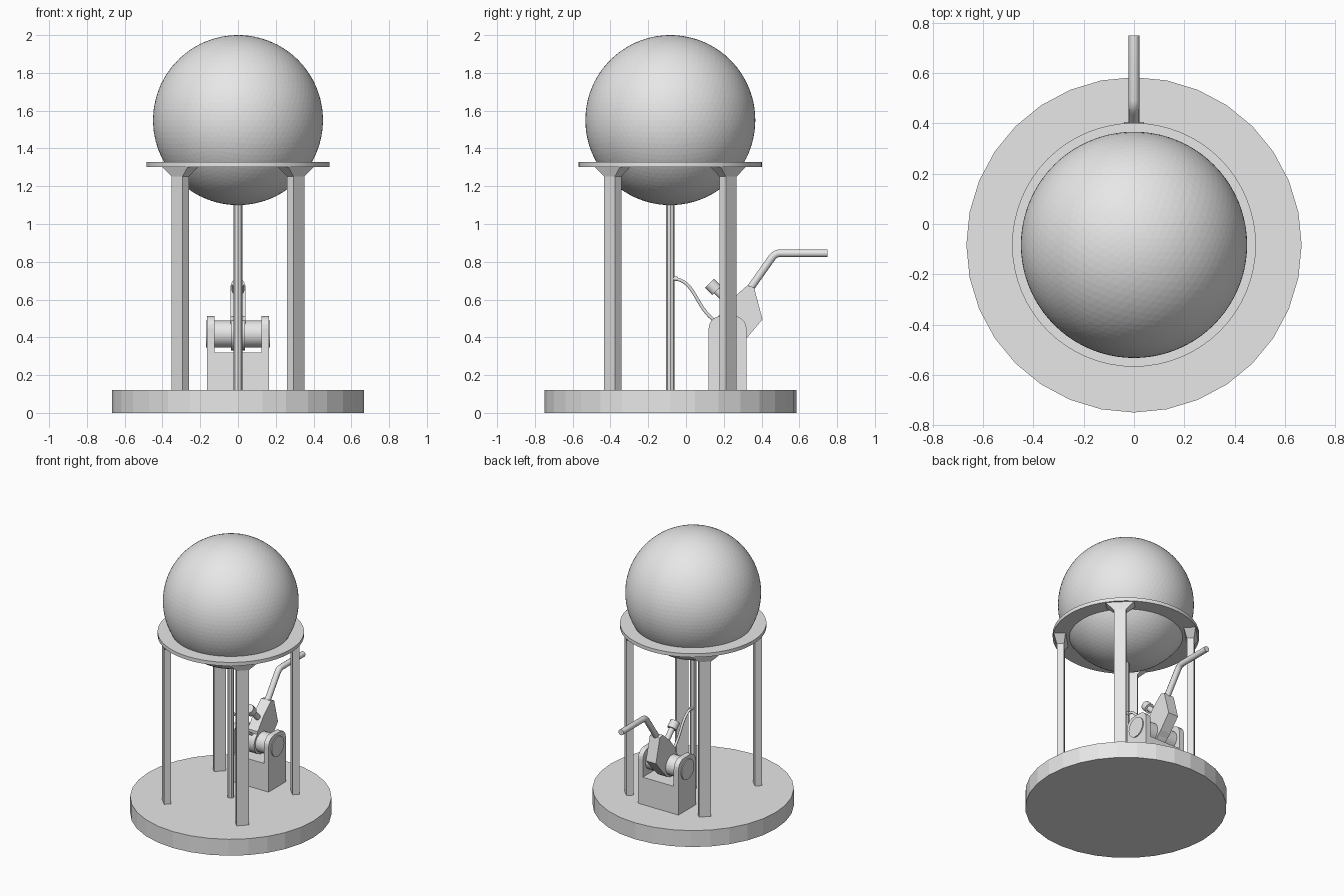
import bpy, bmesh, math
from mathutils import Vector, Matrix

if "Cube" in bpy.data.objects:
    bpy.data.objects.remove(bpy.data.objects["Cube"])

CY = -0.083                      # y of the stand's axis
grey = bpy.data.materials.new("plain_grey")
grey.diffuse_color = (0.8, 0.8, 0.8, 1)
grey.use_nodes = True
grey.node_tree.nodes["Principled BSDF"].inputs["Base Color"].default_value = grey.diffuse_color


def finish(name, bm, smooth=False):
    bmesh.ops.recalc_face_normals(bm, faces=bm.faces[:])
    me = bpy.data.meshes.new(name)
    bm.to_mesh(me)
    bm.free()
    ob = bpy.data.objects.new(name, me)
    bpy.context.collection.objects.link(ob)
    me.materials.append(grey)
    if smooth:
        bpy.ops.object.select_all(action='DESELECT')
        ob.select_set(True)
        bpy.context.view_layer.objects.active = ob
        bpy.ops.object.shade_smooth_by_angle(angle=math.radians(35))
    return ob


def rod(name, a, b, r, n=24, r2=None, smooth=True):
    """Cylinder or cone between two points."""
    a, b = Vector(a), Vector(b)
    bm = bmesh.new()
    m = Matrix.Translation((a + b) / 2) @ (b - a).to_track_quat('Z', 'Y').to_matrix().to_4x4()
    bmesh.ops.create_cone(bm, cap_ends=True, segments=n, radius1=r,
                          radius2=r if r2 is None else r2, depth=(b - a).length, matrix=m)
    return finish(name, bm, smooth)


def plate(name, pts, x0, x1):
    """Side profile (y, z) extruded along x."""
    bm = bmesh.new()
    f = bm.faces.new([bm.verts.new((x0, y, z)) for y, z in pts])
    ext = bmesh.ops.extrude_face_region(bm, geom=[f])
    bmesh.ops.translate(bm, vec=(x1 - x0, 0, 0),
                        verts=[v for v in ext["geom"] if isinstance(v, bmesh.types.BMVert)])
    return finish(name, bm)


def tube(name, pts, r):
    """Round tube along a path of (y, z) points at x = 0."""
    cu = bpy.data.curves.new(name, 'CURVE')
    cu.dimensions = '3D'
    cu.bevel_depth = r
    cu.bevel_resolution = 3
    cu.use_fill_caps = True
    sp = cu.splines.new('POLY')
    sp.points.add(len(pts) - 1)
    for p, (y, z) in zip(sp.points, pts):
        p.co = (0, y, z, 1)
    cu.materials.append(grey)
    bpy.context.collection.objects.link(bpy.data.objects.new(name, cu))


# base and centre pipe
rod("base", (0, CY, 0), (0, CY, 0.12), 0.667, 32, smooth=False)
rod("centre_pipe", (0, CY, 0.12), (0, CY, 1.15), 0.023, 8, smooth=False)

# tank
bm = bmesh.new()
bmesh.ops.create_icosphere(bm, subdivisions=5, radius=0.45,
                           matrix=Matrix.Translation((0, CY, 1.55)))
finish("tank", bm)

# support ring
bm = bmesh.new()
N = 64
loops = []
for r, z in [(0.485, 1.302), (0.485, 1.328), (0.375, 1.328), (0.375, 1.302)]:
    loops.append([bm.verts.new((r * math.cos(2 * math.pi * i / N),
                                CY + r * math.sin(2 * math.pi * i / N), z)) for i in range(N)])
for k in range(4):
    a, b = loops[k], loops[(k + 1) % 4]
    for i in range(N):
        j = (i + 1) % N
        bm.faces.new((a[i], a[j], b[j], b[i]))
finish("support_ring", bm, True)

# four legs, flared under the ring
for k, label in enumerate(["back_right", "back_left", "front_left", "front_right"]):
    m = Matrix.Translation((0, CY, 0)) @ Matrix.Rotation(math.pi / 4 + k * math.pi / 2, 4, 'Z')
    bm = bmesh.new()
    rings = []
    for rad, tan, z in [(0.024, 0.041, 0.12), (0.024, 0.041, 1.252), (0.04, 0.098, 1.305)]:
        rings.append([bm.verts.new(m @ Vector((0.432 + sx * rad, sy * tan, z)))
                      for sx, sy in [(-1, -1), (1, -1), (1, 1), (-1, 1)]])
    for a, b in zip(rings, rings[1:]):
        for i in range(4):
            j = (i + 1) % 4
            bm.faces.new((a[i], a[j], b[j], b[i]))
    bm.faces.new(rings[0][::-1])
    bm.faces.new(rings[2])
    finish(label + "_leg", bm)

# pump bracket: block with two rounded cheeks
plate("bracket_block", [(0.12, 0.12), (0.32, 0.12), (0.32, 0.32), (0.12, 0.32)], -0.163, 0.163)
R = 0.065
cheek = [(0.12, 0.32), (0.32, 0.32)]
for c, start in [(0.32 - R, 0), (0.12 + R, 90)]:
    for s in range(6):
        t = math.radians(start + 18 * s)
        cheek.append((c + R * math.cos(t), 0.512 - R + R * math.sin(t)))
plate("left_bracket_cheek", cheek, -0.163, -0.125)
plate("right_bracket_cheek", cheek, 0.125, 0.163)

# pump drum and hub
rod("pump_drum", (-0.17, 0.22, 0.418), (0.17, 0.22, 0.418), 0.072)
rod("pump_hub", (-0.037, 0.22, 0.418), (0.037, 0.22, 0.418), 0.087)

# lever block and handle
plate("lever_block", [(0.28, 0.36), (0.325, 0.40), (0.405, 0.495), (0.36, 0.665),
                      (0.325, 0.675), (0.24, 0.60), (0.17, 0.51), (0.17, 0.42)], -0.04, 0.04)
tube("handle", [(0.33, 0.645), (0.45, 0.815), (0.462, 0.83), (0.475, 0.84),
                (0.492, 0.845), (0.75, 0.845)], 0.021)

# spout with cap
rod("spout", (0, 0.27, 0.54), (0, 0.15, 0.66), 0.02, 16)
rod("spout_cap", (0, 0.162, 0.648), (0, 0.124, 0.686), 0.034, 16)

# hose from the pipe to the pump
p0, p1, p2, p3 = [Vector(p) for p in [(-0.07, 0.71), (0.06, 0.71), (0.05, 0.52), (0.19, 0.47)]]
hose = []
for i in range(17):
    t = i / 16
    hose.append(p0 * (1 - t) ** 3 + p1 * 3 * t * (1 - t) ** 2 + p2 * 3 * t * t * (1 - t) + p3 * t ** 3)
tube("hose", hose, 0.009)
rod("hose_connector", (0, CY, 0.71), (0, -0.045, 0.71), 0.013, 12)
